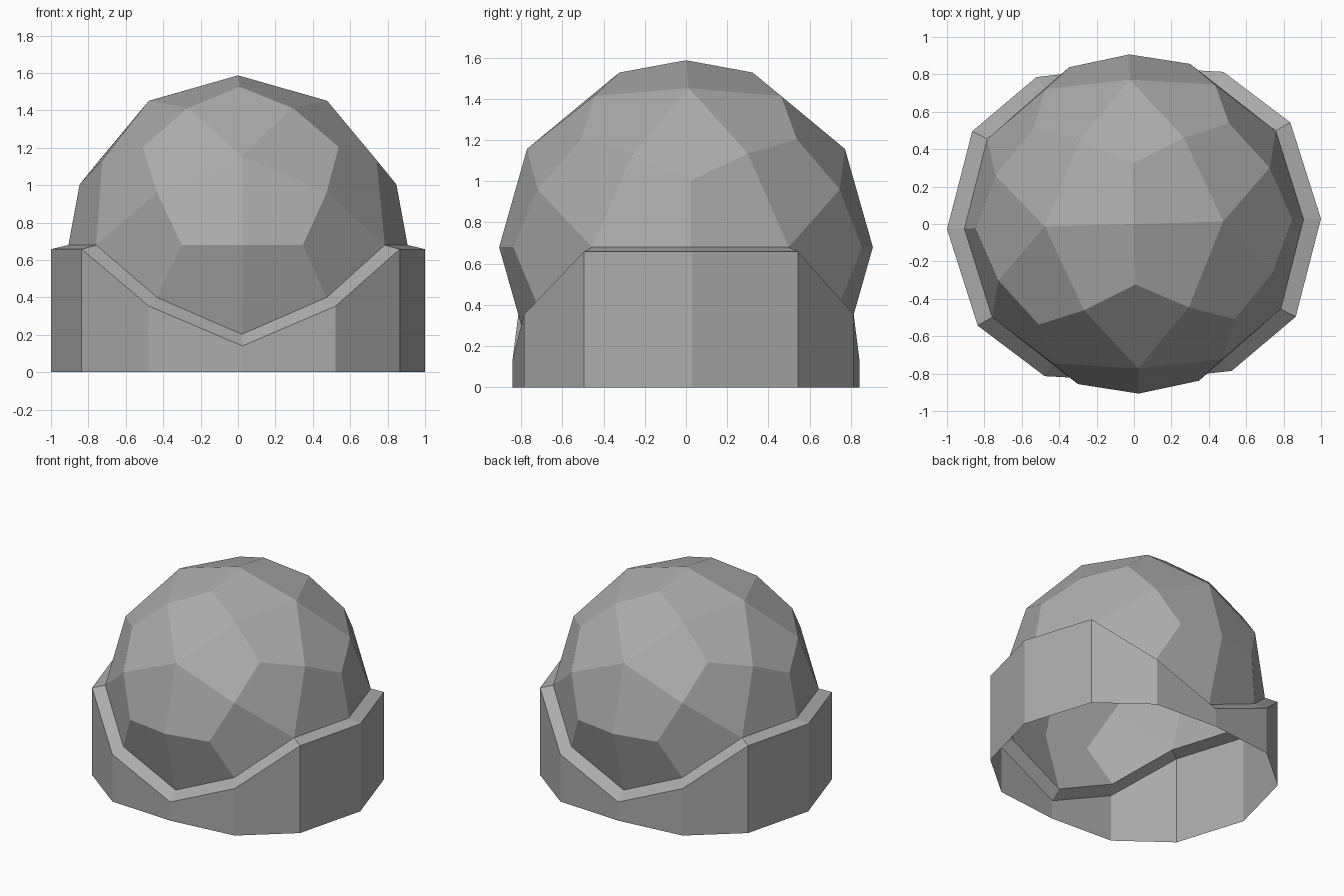
import bpy, bmesh, math
from itertools import combinations
from mathutils import Vector, Matrix

cube = bpy.data.objects.get("Cube")
if cube:
    bpy.data.objects.remove(cube, do_unlink=True)

RADIUS = 0.907
CENTRE_Z = 0.68
TURN = math.radians(1.6)
PLACE = Matrix.Translation((0, 0, CENTRE_Z)) @ Matrix.Rotation(TURN, 4, 'Z')
FLARE = Vector((1.1025, 1.09, 1.085))
RIM_DROP = Vector((0, 0, 0.022))
GREY = (0.41, 0.41, 0.41, 1)

grey = bpy.data.materials.new("medium_grey")
grey.use_nodes = True
grey.diffuse_color = GREY
grey.node_tree.nodes["Principled BSDF"].inputs["Base Color"].default_value = GREY


def make_object(name, bm):
    mesh = bpy.data.meshes.new(name)
    bm.to_mesh(mesh)
    bm.free()
    mesh.materials.append(grey)
    obj = bpy.data.objects.new(name, mesh)
    bpy.context.collection.objects.link(obj)
    return obj


# Icosahedron corners, with an edge crossing each axis
phi = (1 + math.sqrt(5)) / 2
corners = []
for a in (-1, 1):
    for b in (-phi, phi):
        corners += [Vector((0, b, a)), Vector((a, 0, b)), Vector((b, a, 0))]
corners = [c.normalized() for c in corners]
edge_limit = 1.1

# Dome: each upper triangle becomes three kites on the sphere
dome = bmesh.new()
for tri in combinations(corners, 3):
    if any((p - q).length > edge_limit for p, q in combinations(tri, 2)):
        continue
    middle = sum(tri, Vector()).normalized()
    if middle.z < -0.1:
        continue
    p, q, r = tri
    if (q - p).cross(r - p).dot(middle) < 0:
        tri = (p, r, q)
    for i in range(3):
        here, after, before = tri[i], tri[(i + 1) % 3], tri[i - 1]
        kite = (here, (here + after).normalized(), middle, (here + before).normalized())
        dome.faces.new([dome.verts.new(v * RADIUS) for v in kite])
bmesh.ops.remove_doubles(dome, verts=dome.verts, dist=0.001)

# Base: the open edge of the dome flares out to a rim, then drops to the ground
base = bmesh.new()
for edge in dome.edges:
    if not edge.is_boundary:
        continue
    loop = edge.link_loops[0]
    ends = (loop.link_loop_next.vert.co, loop.vert.co)
    inner = [PLACE @ v for v in ends]
    outer = [PLACE @ (v * FLARE - RIM_DROP) for v in ends]
    foot = [Vector((v.x, v.y, 0)) for v in outer]
    for top, low in ((inner, outer), (outer, foot)):
        base.faces.new([base.verts.new(v) for v in (top[0], top[1], low[1], low[0])])
bmesh.ops.remove_doubles(base, verts=base.verts, dist=0.001)

bmesh.ops.transform(dome, matrix=PLACE, verts=dome.verts)
make_object("dome", dome)
make_object("base_wall", base)
